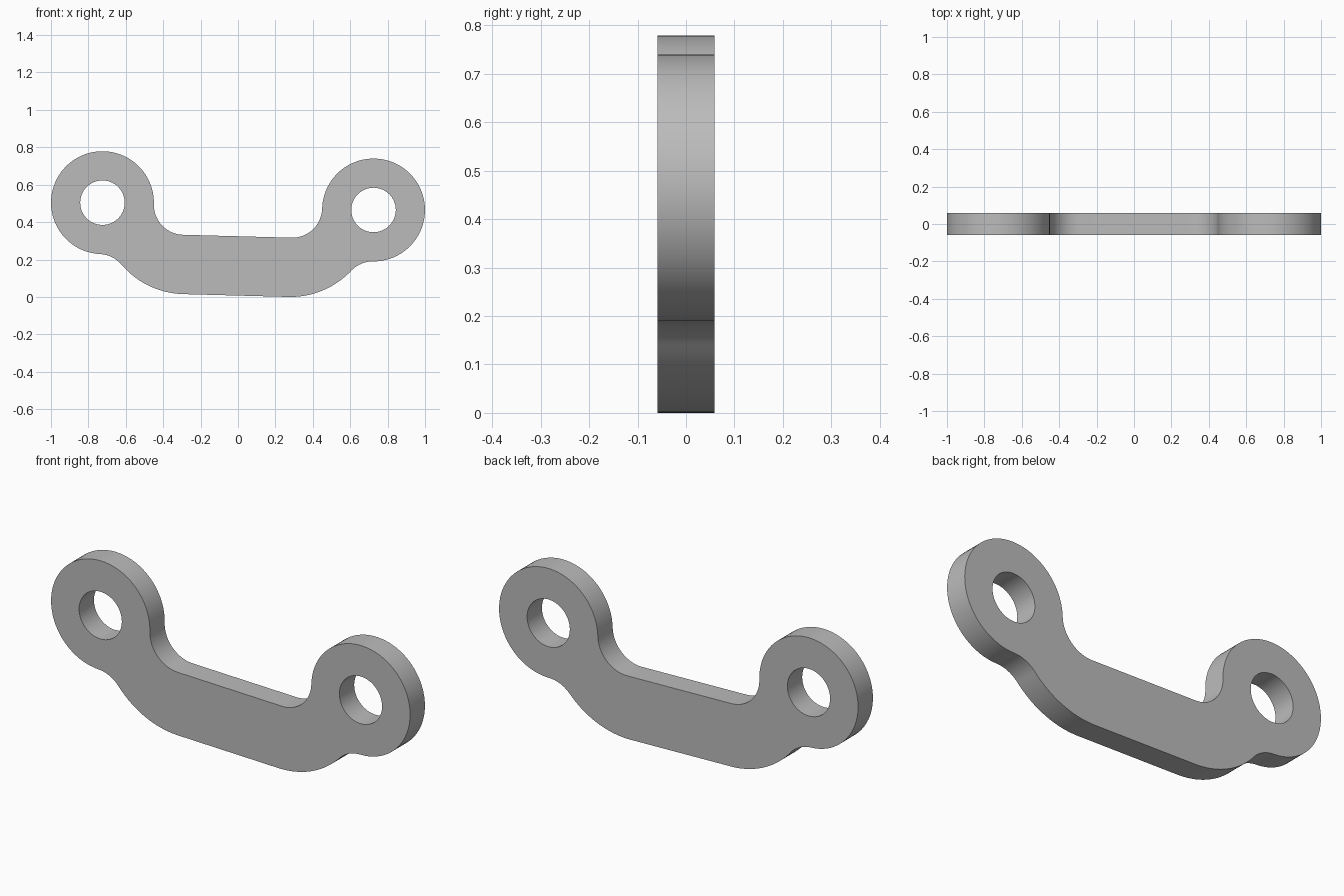
import bpy, bmesh, math
from mathutils import Vector, Matrix

cube = bpy.data.objects.get("Cube")
if cube:
    bpy.data.objects.remove(cube, do_unlink=True)

THICKNESS = 0.118
EYE = Vector((0.725, 0.0))          # eye centre, measured from between the eyes
EYE_R, HOLE_R = 0.275, 0.119
FILLET_R = 0.16                     # concave blends
BEND = Vector((0.28, -0.027))       # centre of the outer bend
BEND_R = 0.45
TILT = Matrix.Rotation(math.radians(-1.54), 2)


def arc(center, radius, start, end, steps):
    """Points along an arc, from start to end angle in radians."""
    angles = [start + (end - start) * i / steps for i in range(steps + 1)]
    return [center + radius * Vector((math.cos(a), math.sin(a))) for a in angles]


def angle(a, b):
    return math.atan2(b.y - a.y, b.x - a.x)


def tangent_center(c1, r1, c2, r2):
    """Lower meeting point of two circles."""
    d = c2 - c1
    along = (d.length_squared + r1 * r1 - r2 * r2) / (2 * d.length)
    side = math.sqrt(r1 * r1 - along * along)
    u = d.normalized()
    return c1 + u * along + Vector((u.y, -u.x)) * side


# Half outline: outer bend, lower blend, round eye, inner blend
lower = tangent_center(BEND, BEND_R + FILLET_R, EYE, EYE_R + FILLET_R)
inner = EYE - Vector((EYE_R + FILLET_R, 0))
half = arc(BEND, BEND_R, -math.pi / 2, angle(BEND, lower), 20)
half += arc(lower, FILLET_R, angle(lower, BEND) , angle(lower, EYE), 14)[1:]
half += arc(EYE, EYE_R, angle(EYE, lower), math.pi, 56)[1:]
half += arc(inner, FILLET_R, 0, -math.pi / 2, 20)[1:]
outline = half + [Vector((-p.x, p.y)) for p in reversed(half)]
holes = [arc(Vector((s * EYE.x, 0)), HOLE_R, 0, math.tau, 48)[:-1] for s in (-1, 1)]

# Tilt the whole profile slightly and rest it on the ground
loops = [[TILT @ p for p in loop] for loop in [outline] + holes]
floor = min(p.y for p in loops[0])

# Flat plate with two holes, extruded from the profile
curve = bpy.data.curves.new("link_profile", "CURVE")
curve.dimensions = "2D"
curve.fill_mode = "BOTH"
curve.extrude = THICKNESS / 2
for loop in loops:
    spline = curve.splines.new("POLY")
    spline.points.add(len(loop) - 1)
    for point, p in zip(spline.points, loop):
        point.co = (p.x, p.y - floor, 0, 1)
    spline.use_cyclic_u = True

link = bpy.data.objects.new("link_plate", curve)
bpy.context.collection.objects.link(link)
bpy.ops.object.select_all(action="DESELECT")
link.select_set(True)
bpy.context.view_layer.objects.active = link
bpy.ops.object.convert(target="MESH")
link = bpy.context.view_layer.objects.active

# Stand the plate upright and weld its rims
mesh = link.data
mesh.transform(Matrix.Rotation(math.pi / 2, 4, "X"))
bm = bmesh.new()
bm.from_mesh(mesh)
bmesh.ops.remove_doubles(bm, verts=bm.verts, dist=0.0001)
bmesh.ops.recalc_face_normals(bm, faces=bm.faces)
bm.to_mesh(mesh)
bm.free()
bpy.ops.object.shade_smooth_by_angle(angle=math.radians(30))

# Plain grey
grey = bpy.data.materials.new("grey")
grey.use_nodes = True
color = (0.5, 0.5, 0.5, 1)
grey.diffuse_color = color
grey.node_tree.nodes["Principled BSDF"].inputs["Base Color"].default_value = color
mesh.materials.clear()
mesh.materials.append(grey)
